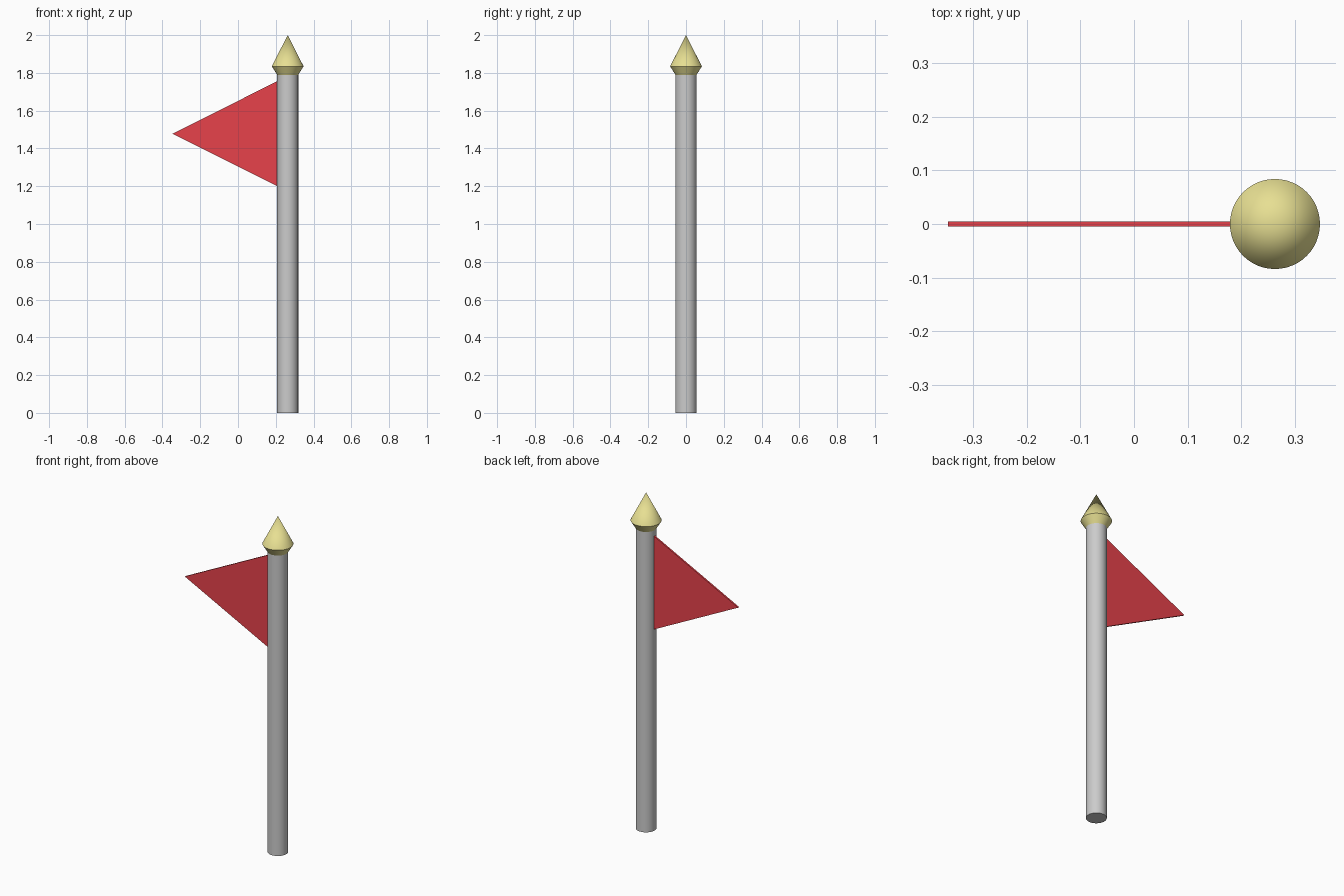
import bpy, bmesh, math

if "Cube" in bpy.data.objects:
    bpy.data.objects.remove(bpy.data.objects["Cube"])

POLE_X, POLE_R, SIDES = 0.263, 0.056, 48


def add_object(name, bm, color=None):
    bmesh.ops.recalc_face_normals(bm, faces=bm.faces)
    mesh = bpy.data.meshes.new(name)
    bm.to_mesh(mesh)
    bm.free()
    obj = bpy.data.objects.new(name, mesh)
    bpy.context.collection.objects.link(obj)
    if color:
        mat = bpy.data.materials.new(name + "_paint")
        mat.diffuse_color = (*color, 1)
        mat.use_nodes = True
        mat.node_tree.nodes["Principled BSDF"].inputs["Base Color"].default_value = mat.diffuse_color
        mesh.materials.append(mat)
    return obj


def lathe(name, profile, color=None):
    """Spin a (radius, z) profile around the pole axis."""
    bm = bmesh.new()
    verts = [bm.verts.new((POLE_X + r, 0, z)) for r, z in profile]
    edges = [bm.edges.new(pair) for pair in zip(verts, verts[1:])]
    bmesh.ops.spin(bm, geom=verts + edges, cent=(POLE_X, 0, 0), axis=(0, 0, 1),
                   angle=math.tau, steps=SIDES, use_duplicate=False)
    bmesh.ops.remove_doubles(bm, verts=bm.verts, dist=1e-4)
    obj = add_object(name, bm, color)
    bpy.ops.object.select_all(action='DESELECT')
    bpy.context.view_layer.objects.active = obj
    obj.select_set(True)
    bpy.ops.object.shade_smooth_by_angle(angle=math.radians(30))
    return obj


# Pole
lathe("pole", [(0, 0), (POLE_R, 0), (POLE_R, 1.793), (0, 1.793)])

# Pointed finial with a flared underside
lathe("finial", [(0, 1.79), (POLE_R, 1.79), (0.084, 1.835), (0, 2.0)],
      (0.8, 0.74, 0.29))

# Triangular pennant, thin slab meeting the pole
bm = bmesh.new()
corners = [(0.21, 1.757), (-0.347, 1.478), (0.21, 1.199)]
face = bm.faces.new([bm.verts.new((x, -0.005, z)) for x, z in corners])
slab = bmesh.ops.extrude_face_region(bm, geom=[face])
bmesh.ops.translate(bm, vec=(0, 0.01, 0),
                    verts=[g for g in slab["geom"] if isinstance(g, bmesh.types.BMVert)])
add_object("pennant", bm, (0.8, 0.055, 0.07))
